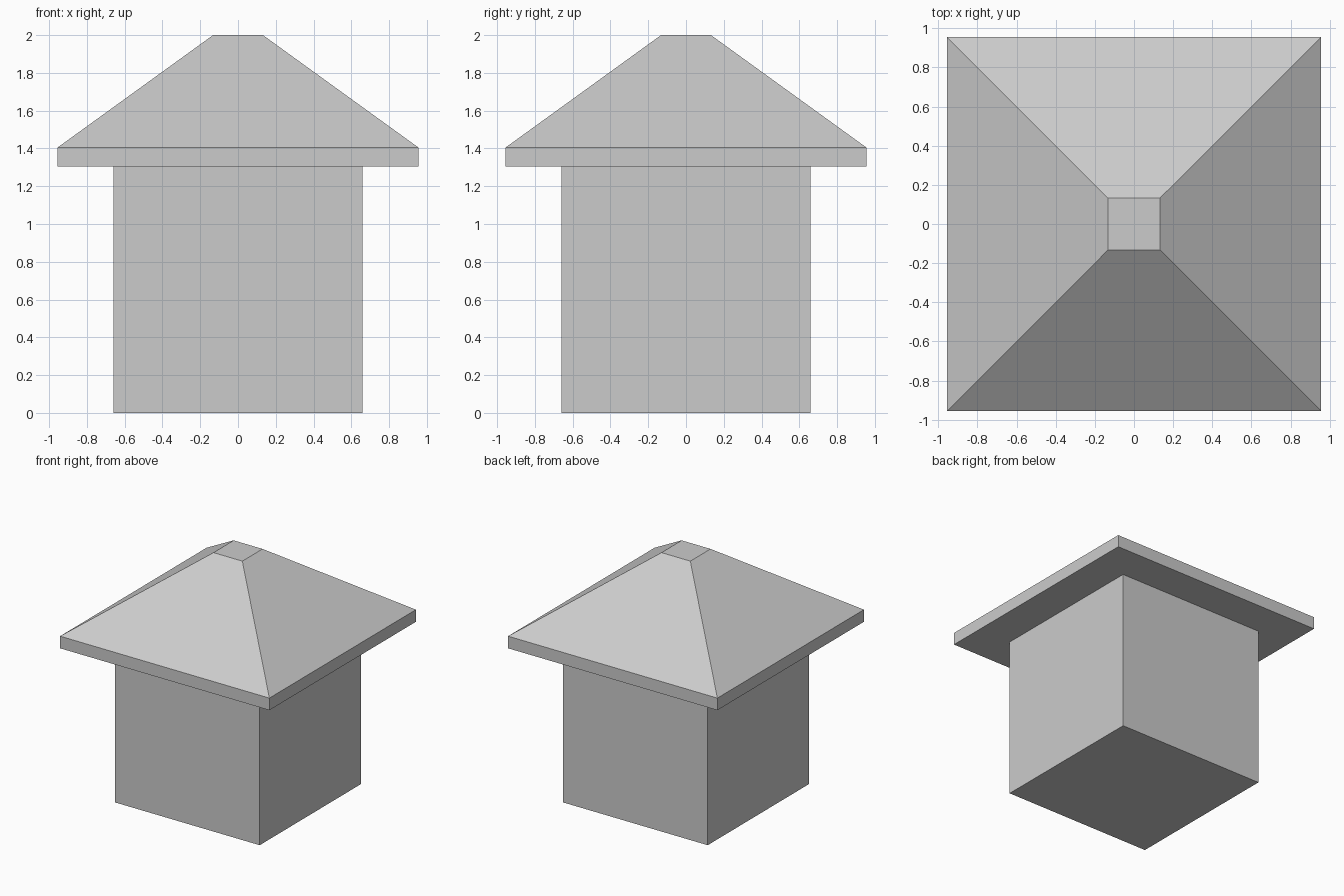
import bpy
import bmesh

cube = bpy.data.objects.get("Cube")
if cube:
    bpy.data.objects.remove(cube, do_unlink=True)

# Single plain grey
grey = bpy.data.materials.new("plain_grey")
grey.use_nodes = True
colour = (0.6, 0.6, 0.6, 1.0)
grey.diffuse_color = colour
grey.node_tree.nodes["Principled BSDF"].inputs["Base Color"].default_value = colour


def square_loft(name, levels):
    """Closed solid through square rings given as (half width, height)."""
    bm = bmesh.new()
    rings = []
    for h, z in levels:
        rings.append([bm.verts.new((sx * h, sy * h, z))
                      for sx, sy in ((-1, -1), (1, -1), (1, 1), (-1, 1))])
    for low, high in zip(rings, rings[1:]):
        for i in range(4):
            j = (i + 1) % 4
            bm.faces.new((low[i], low[j], high[j], high[i]))
    bm.faces.new(rings[0][::-1])
    bm.faces.new(rings[-1])
    bmesh.ops.recalc_face_normals(bm, faces=bm.faces)
    mesh = bpy.data.meshes.new(name)
    bm.to_mesh(mesh)
    bm.free()
    mesh.materials.append(grey)
    obj = bpy.data.objects.new(name, mesh)
    bpy.context.collection.objects.link(obj)
    return obj


# Square wall block
square_loft("walls", [(0.66, 0), (0.66, 1.305)])

# Overhanging hipped roof with thick eaves and a flat top
square_loft("roof", [(0.955, 1.305), (0.955, 1.405), (0.132, 2.0)])
